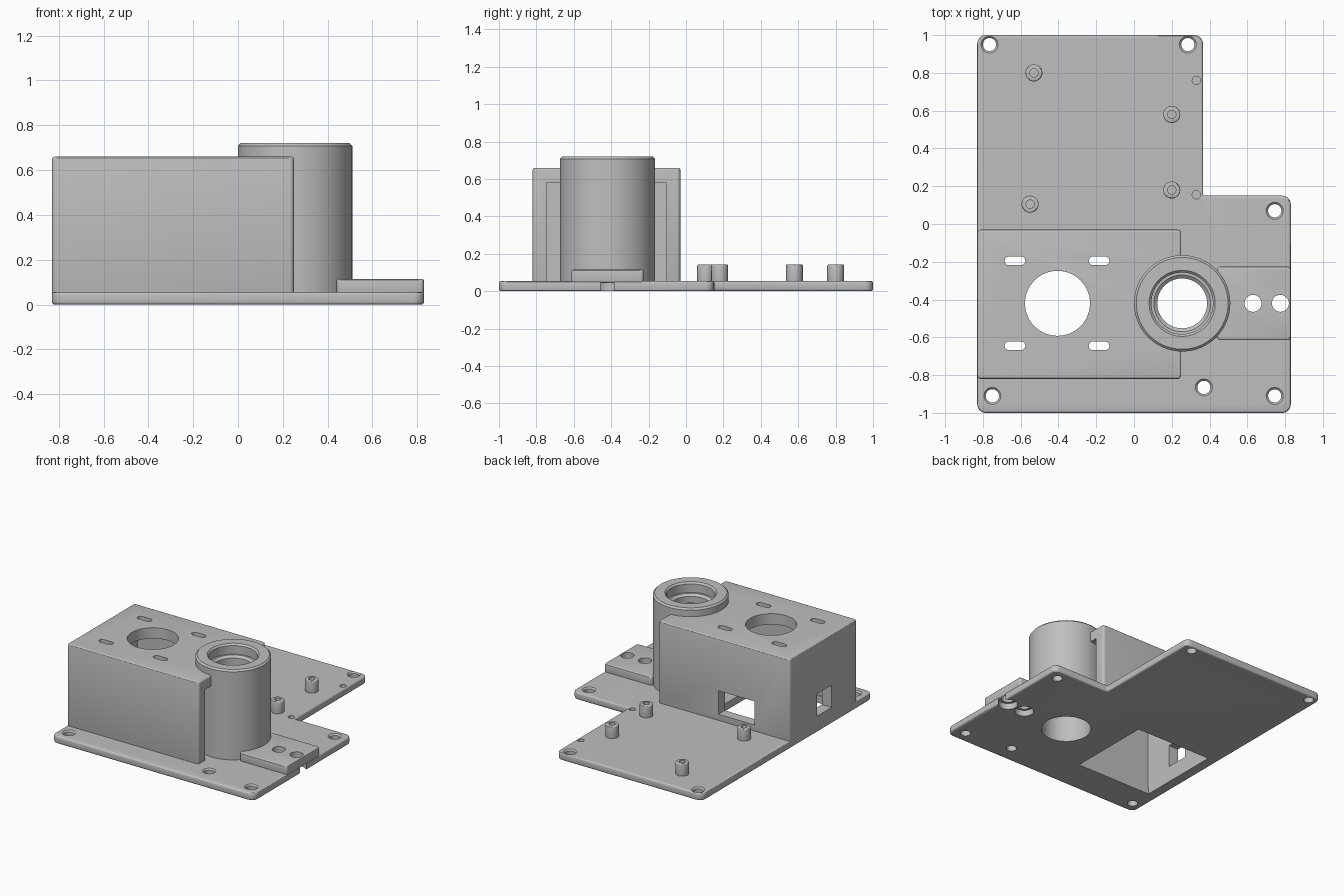
import bpy, bmesh, math
from mathutils import Matrix

if "Cube" in bpy.data.objects:
    bpy.data.objects.remove(bpy.data.objects["Cube"], do_unlink=True)

grey = bpy.data.materials.new("light_grey")
grey.use_nodes = True
COLOUR = (0.52, 0.52, 0.52, 1)
grey.diffuse_color = COLOUR
grey.node_tree.nodes["Principled BSDF"].inputs["Base Color"].default_value = COLOUR


def make_object(name, bm):
    bmesh.ops.recalc_face_normals(bm, faces=bm.faces)
    mesh = bpy.data.meshes.new(name)
    bm.to_mesh(mesh)
    bm.free()
    mesh.materials.append(grey)
    ob = bpy.data.objects.new(name, mesh)
    bpy.context.scene.collection.objects.link(ob)
    return ob


def prism(name, outline, z0, z1, corner=0):
    """Extrude an outline upward, optionally rounding its upright corners."""
    bm = bmesh.new()
    base = bm.faces.new([bm.verts.new((x, y, z0)) for x, y in outline])
    top = bmesh.ops.extrude_face_region(bm, geom=[base])["geom"]
    bmesh.ops.translate(bm, vec=(0, 0, z1 - z0),
                        verts=[v for v in top if isinstance(v, bmesh.types.BMVert)])
    if corner:
        upright = [e for e in bm.edges if abs(e.verts[0].co.z - e.verts[1].co.z) > 0.01]
        bmesh.ops.bevel(bm, geom=upright, offset=corner, segments=6, profile=0.5,
                        affect='EDGES')
    return make_object(name, bm)


def block(name, x0, x1, y0, y1, z0, z1, corner=0):
    return prism(name, [(x0, y0), (x1, y0), (x1, y1), (x0, y1)], z0, z1, corner)


def cylinder(name, x, y, r, z0, z1, sides=48, r_top=None):
    bm = bmesh.new()
    bmesh.ops.create_cone(bm, cap_ends=True, segments=sides, radius1=r,
                          radius2=r if r_top is None else r_top, depth=z1 - z0,
                          matrix=Matrix.Translation((x, y, (z0 + z1) / 2)))
    return make_object(name, bm)


def slot(x, y, length, width):
    """Cutter with rounded ends, lying along x."""
    r, pts = width / 2, []
    for side, start in ((1, -90), (-1, 90)):
        for i in range(9):
            a = math.radians(start + i * 22.5)
            pts.append((x + side * (length / 2 - r) + r * math.cos(a), y + r * math.sin(a)))
    return prism("slot_cutter", pts, 0.5, 0.8)


def apply(ob, mod):
    with bpy.context.temp_override(object=ob, active_object=ob):
        bpy.ops.object.modifier_apply(modifier=mod.name)


def soften(ob, width):
    mod = ob.modifiers.new("soft_edges", 'BEVEL')
    mod.width, mod.segments, mod.limit_method = width, 3, 'ANGLE'
    apply(ob, mod)


def cut(ob, cutters):
    for c in cutters:
        c.hide_render = True
        mod = ob.modifiers.new("cut", 'BOOLEAN')
        mod.operation, mod.solver, mod.object = 'DIFFERENCE', 'EXACT', c
        apply(ob, mod)
        bpy.data.objects.remove(c, do_unlink=True)


def finish(ob):
    bpy.ops.object.select_all(action='DESELECT')
    ob.select_set(True)
    bpy.context.view_layer.objects.active = ob
    bpy.ops.object.shade_smooth_by_angle(angle=math.radians(30))


PLATE, CY, TUBE_X = 0.055, -0.42, 0.255
CLAMP_HOLES = (0.63, 0.775)


def clamp_cutters():
    return [cylinder("clamp_cutter", x, CY, 0.045, -0.1, 0.3, 32) for x in CLAMP_HOLES]


# L-shaped base plate with screw holes, open bay and cable notch
plate = prism("base_plate", [(-0.83, -1), (0.83, -1), (0.83, 0.15), (0.365, 0.15),
                             (0.365, 1), (-0.83, 1)], 0, PLATE)
bm = bmesh.new()
bm.from_mesh(plate.data)
outer = [e for e in bm.edges if abs(e.verts[0].co.z - e.verts[1].co.z) > 0.01
         and not (e.verts[0].co.x < 0.5 and abs(e.verts[0].co.y) < 0.5)]
bmesh.ops.bevel(bm, geom=outer, offset=0.045, segments=6, profile=0.5, affect='EDGES')
bm.to_mesh(plate.data)
bm.free()
soften(plate, 0.012)
cuts = []
for x, y in ((-0.765, 0.95), (0.285, 0.95), (0.745, 0.07),
             (0.745, -0.91), (0.37, -0.865), (-0.75, -0.91)):
    cuts.append(cylinder("screw_cutter", x, y, 0.035, -0.1, 0.2, 32))
    cuts.append(cylinder("rim_cutter", x, y, 0.035, PLATE - 0.01, PLATE + 0.01, 32, 0.055))
for y in (0.76, 0.155):
    cuts.append(cylinder("pin_cutter", 0.33, y, 0.022, 0.02, 0.2, 24))
for x in CLAMP_HOLES:
    cuts.append(cylinder("pocket_cutter", x, CY, 0.065, -0.1, 0.045, 32))
cuts += clamp_cutters()
cuts.append(cylinder("bore_cutter", TUBE_X, CY, 0.17, -0.1, 0.2, 64))
cuts.append(block("bay_cutter", -0.75, -0.13, -0.74, -0.105, -0.1, 0.2))
cuts.append(block("notch_cutter", 0.77, 0.9, CY - 0.037, CY + 0.037, -0.1, 0.2))
cut(plate, cuts)
finish(plate)

# Hollow housing, open underneath and toward the tube
housing = block("housing", -0.83, 0.25, -0.82, -0.03, 0.03, 0.66, 0.02)
soften(housing, 0.012)
cuts = [block("cavity_cutter", -0.75, 0.4, -0.745, -0.105, -0.1, 0.58),
        cylinder("tube_cutter", TUBE_X, CY, 0.245, -0.1, 0.9, 64),
        cylinder("round_cutter", -0.405, CY, 0.172, 0.5, 0.8, 64),
        block("back_window_cutter", -0.54, -0.245, -0.2, 0.1, 0.1, 0.275),
        block("side_window_cutter", -0.9, -0.7, -0.52, -0.35, 0.12, 0.285)]
cuts += [slot(x, y, 0.11, 0.046) for x in (-0.63, -0.185) for y in (-0.195, -0.645)]
cut(housing, cuts)
finish(housing)

# Turned tube with an inner lip
profile = [(0.17, 0.04), (0.255, 0.04), (0.255, 0.708), (0.243, 0.72), (0.175, 0.72),
           (0.163, 0.708), (0.163, 0.645), (0.15, 0.645), (0.132, 0.63), (0.132, 0.58),
           (0.17, 0.58)]
bm = bmesh.new()
ring = [bm.verts.new((r, 0, z)) for r, z in profile]
edges = [bm.edges.new((a, b)) for a, b in zip(ring, ring[1:] + ring[:1])]
bmesh.ops.spin(bm, geom=ring + edges, cent=(0, 0, 0), axis=(0, 0, 1),
               angle=math.tau, steps=64, use_merge=True)
bmesh.ops.remove_doubles(bm, verts=bm.verts, dist=0.0005)
bmesh.ops.translate(bm, verts=bm.verts, vec=(TUBE_X, CY, 0))
finish(make_object("tube", bm))

# Raised clamp pad beside the tube
pad = block("clamp_pad", 0.44, 0.83, -0.615, -0.225, 0.045, 0.115, 0.02)
soften(pad, 0.01)
cut(pad, clamp_cutters() + [cylinder("tube_cutter", TUBE_X, CY, 0.25, -0.1, 0.9, 64)])
finish(pad)

# Board standoffs with blind screw holes
for i, (x, y) in enumerate(((-0.53, 0.8), (-0.55, 0.105), (0.2, 0.58), (0.2, 0.18))):
    post = cylinder(f"standoff_{i + 1}", x, y, 0.045, 0.03, 0.143, 32)
    soften(post, 0.007)
    cut(post, [cylinder("post_cutter", x, y, 0.022, 0.06, 0.3, 24)])
    finish(post)
